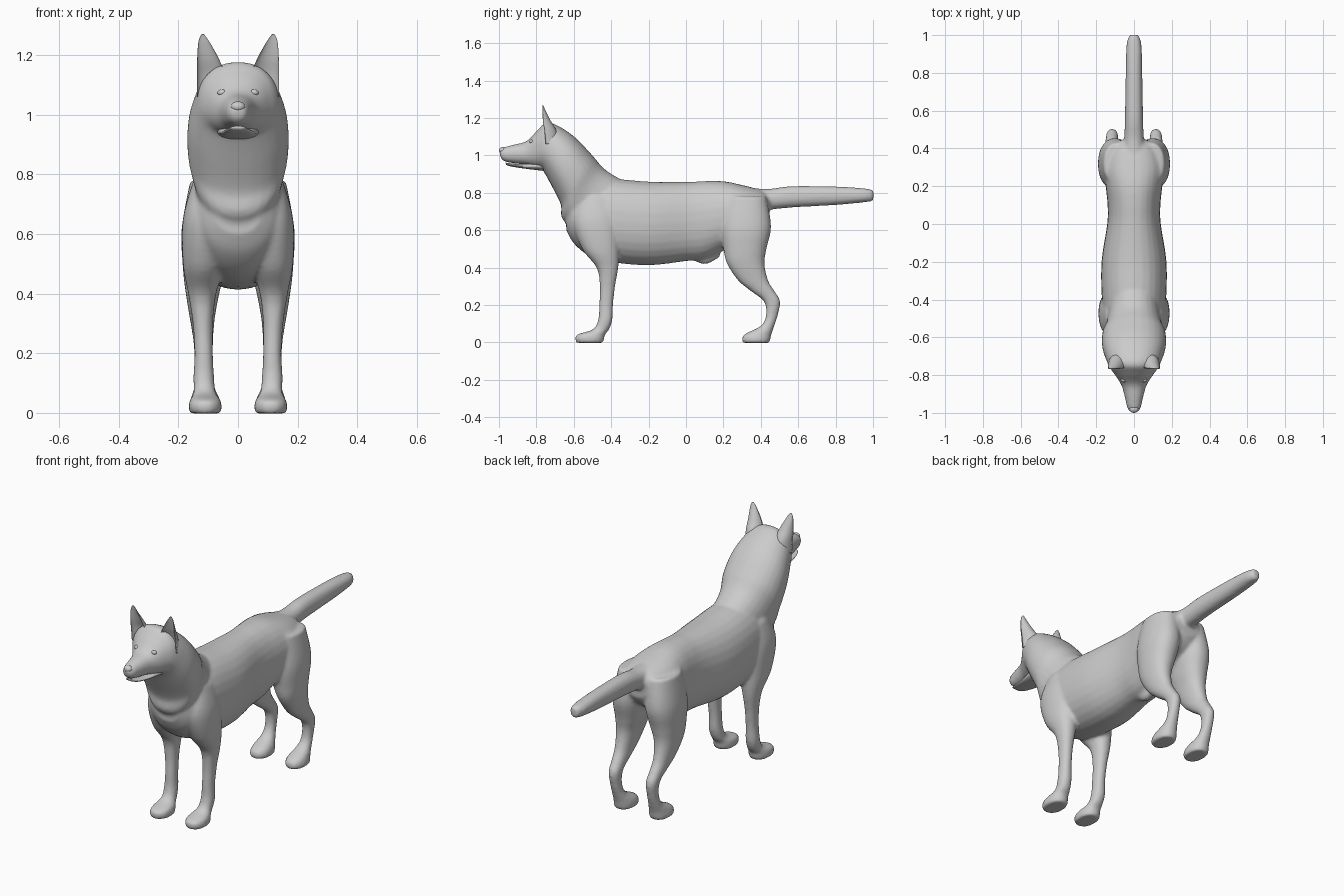
import bpy, math
from mathutils import Vector

STEPS, SIDES = 5, 28


def power(t, n):
    return math.copysign(abs(t) ** (2 / n), t)


def spline(p0, p1, p2, p3, t):
    return [0.5 * (2*b + (c - a)*t + (2*a - 5*b + 4*c - d)*t*t + (3*b - a - 3*c + d)*t**3)
            for a, b, c, d in zip(p0, p1, p2, p3)]


def loft(sections, n=2.2, cup=None):
    """Smooth tube through sections (centre, half-axis u, half-axis v)."""
    flat = [[k for vec in s for k in vec] for s in sections]
    rows = []
    for i in range(len(flat) - 1):
        q = [flat[max(i - 1, 0)], flat[i], flat[i + 1], flat[min(i + 2, len(flat) - 1)]]
        rows += [spline(*q, j / STEPS) for j in range(STEPS)]
    rows.append(flat[-1])
    verts, faces = [], []
    for r in rows:
        c, u, v = Vector(r[0:3]), Vector(r[3:6]), Vector(r[6:9])
        for k in range(SIDES):
            a = 2 * math.pi * k / SIDES
            s = power(math.sin(a), n)
            if cup and s < 0:
                s *= -cup
            verts.append(c + u * power(math.cos(a), n) + v * s)
    for i in range(len(rows) - 1):
        for k in range(SIDES):
            a, b = i * SIDES + k, i * SIDES + (k + 1) % SIDES
            faces.append((a, b, b + SIDES, a + SIDES))
    faces.append(tuple(reversed(range(SIDES))))
    faces.append(tuple(range(len(verts) - SIDES, len(verts))))
    return verts, faces


def slices(data):
    """Sections from (top y, top z, bottom y, bottom z, half width)."""
    out = []
    for ty, tz, by, bz, w in data:
        t, b = Vector((0, ty, tz)), Vector((0, by, bz))
        out.append(((t + b) / 2, (w, 0, 0), (t - b) / 2))
    return out


def stack(data, side=1):
    """Level sections from (x, y, z, x radius, y radius)."""
    return [((side * x, y, z), (rx, 0, 0), (0, ry, 0)) for x, y, z, rx, ry in data]


def make(name, parts):
    verts, faces = [], []
    for v, f in parts:
        o = len(verts)
        verts += v
        faces += [tuple(i + o for i in p) for p in f]
    me = bpy.data.meshes.new(name)
    me.from_pydata([tuple(v) for v in verts], [], faces)
    me.polygons.foreach_set("use_smooth", [True] * len(me.polygons))
    ob = bpy.data.objects.new(name, me)
    bpy.context.collection.objects.link(ob)
    return ob


def ball(name, loc, scale):
    bpy.ops.mesh.primitive_uv_sphere_add(segments=20, ring_count=12, location=loc)
    ob = bpy.context.object
    ob.name, ob.scale = name, scale
    bpy.ops.object.shade_smooth()


# Trunk from chest to rump
trunk = slices([
    (-.64, .76, -.64, .60, .08), (-.60, .82, -.60, .53, .13), (-.52, .86, -.52, .465, .155),
    (-.40, .875, -.40, .43, .17), (-.20, .86, -.20, .413, .172), (0, .858, 0, .435, .142),
    (.10, .863, .10, .445, .14), (.20, .862, .20, .49, .15), (.30, .842, .30, .54, .16),
    (.40, .815, .40, .60, .125), (.445, .79, .445, .66, .07)])

# Neck, ruff, skull and muzzle
neck_head = slices([
    (-.25, .82, -.42, .52, .12), (-.42, .915, -.645, .64, .145), (-.50, 1.0, -.67, .74, .168),
    (-.58, 1.085, -.72, .84, .168), (-.66, 1.145, -.765, .92, .148),
    (-.74, 1.178, -.78, .93, .128), (-.79, 1.14, -.81, .935, .10),
    (-.85, 1.078, -.86, .95, .066), (-.92, 1.058, -.92, .958, .048),
    (-.975, 1.043, -.97, .968, .036), (-1.0, 1.025, -.99, .985, .022)])

# Tail
tail = slices([
    (.36, .825, .36, .70, .06), (.45, .822, .45, .71, .052), (.57, .836, .57, .722, .048),
    (.80, .834, .80, .735, .044), (.93, .826, .93, .747, .041), (.98, .82, .98, .753, .033),
    (1.002, .815, 1.002, .757, .02)])

# Legs with paws
front_leg = [
    (.10, -.48, .78, .05, .08), (.105, -.48, .65, .08, .125), (.115, -.455, .50, .07, .10),
    (.12, -.42, .40, .047, .058), (.118, -.42, .30, .034, .041), (.115, -.427, .20, .031, .037),
    (.115, -.432, .12, .035, .038), (.112, -.455, .07, .037, .044),
    (.11, -.508, .042, .052, .075), (.11, -.515, .015, .056, .077), (.11, -.515, -.002, .05, .07)]
hind_leg = [
    (.085, .32, .78, .075, .11), (.10, .32, .62, .089, .135), (.11, .315, .50, .076, .115),
    (.118, .32, .42, .06, .10), (.12, .36, .33, .044, .08), (.118, .415, .27, .036, .062),
    (.116, .46, .22, .032, .044), (.115, .46, .15, .029, .032), (.113, .437, .09, .034, .036),
    (.11, .385, .044, .05, .072), (.11, .375, .015, .055, .076), (.11, .375, -.002, .05, .07)]

# Small fold under the belly
fold = slices([(.02, .50, .02, .45, .02), (.10, .50, .10, .418, .03), (.18, .52, .18, .455, .02)])

parts = [loft(trunk), loft(neck_head), loft(tail), loft(fold)]
for side in (1, -1):
    parts += [loft(stack(front_leg, side)), loft(stack(hind_leg, side))]

# Fuse everything into one smooth skin
body = make("body", parts)
fuse = body.modifiers.new("fuse", 'REMESH')
fuse.mode, fuse.voxel_size, fuse.use_smooth_shade = 'VOXEL', 0.009, True
soft = body.modifiers.new("soften", 'SMOOTH')
soft.factor, soft.iterations = 0.5, 7

# Lower jaw
make("lower_jaw", [loft(slices([
    (-.74, .98, -.74, .915, .075), (-.85, .955, -.85, .928, .055),
    (-.93, .957, -.93, .94, .04), (-.965, .962, -.962, .95, .025)]))])

# Cupped ears, eyes
ear = [(.088, -.75, 1.06, .050, .07), (.09, -.757, 1.13, .048, .065), (.10, -.765, 1.185, .037, .042),
       (.112, -.767, 1.235, .022, .018), (.117, -.767, 1.258, .012, .008), (.118, -.767, 1.27, .004, .003)]
for side, label in ((1, "left"), (-1, "right")):
    make(label + "_ear", [loft(stack(ear, side), n=2, cup=0.45)])
    ball(label + "_eye", (side * .053, -.826, 1.074), (.016, .012, .011))

# Nose
ball("nose", (0, -.98, 1.027), (.024, .02, .018))
